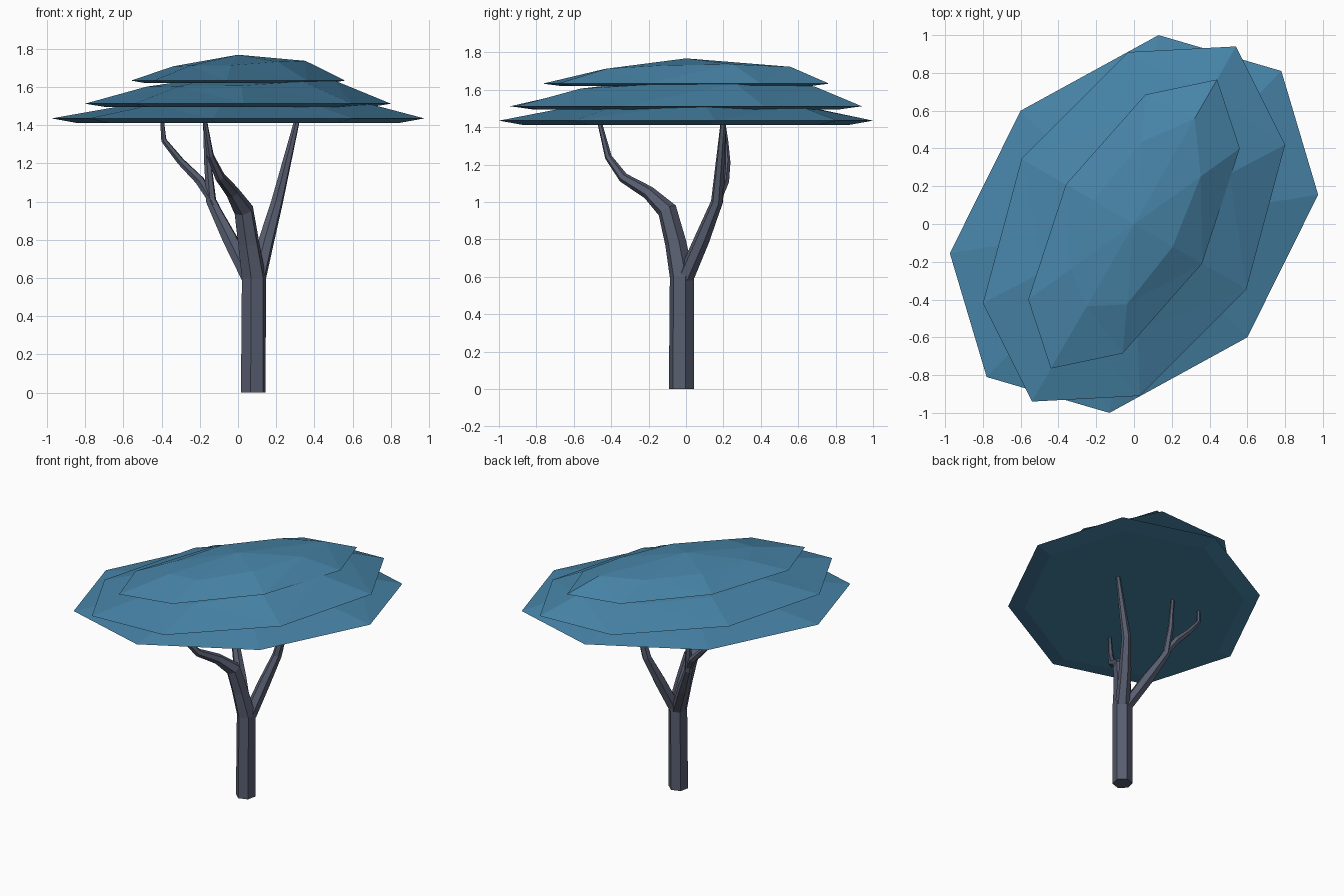
import bpy, bmesh, math
from mathutils import Vector

if "Cube" in bpy.data.objects:
    bpy.data.objects.remove(bpy.data.objects["Cube"])


def material(name, color):
    m = bpy.data.materials.new(name)
    m.diffuse_color = (*color, 1)
    m.use_nodes = True
    m.node_tree.nodes["Principled BSDF"].inputs["Base Color"].default_value = m.diffuse_color
    return m


LEAF = material("leaf blue", (0.062, 0.228, 0.385))
BARK = material("bark grey", (0.098, 0.112, 0.162))


def finish(bm, name, mat):
    bmesh.ops.recalc_face_normals(bm, faces=bm.faces[:])
    mesh = bpy.data.meshes.new(name)
    bm.to_mesh(mesh)
    bm.free()
    mesh.materials.append(mat)
    obj = bpy.data.objects.new(name, mesh)
    bpy.context.collection.objects.link(obj)
    return obj


def bridge(bm, a, b):
    n = len(a)
    for i in range(n):
        j = (i + 1) % n
        bm.faces.new((a[i], a[j], b[j], b[i]))


def limb(name, path, sides=6, turn=math.radians(18)):
    """Tapered low-poly tube; path entries are x, y, z, radius."""
    bm = bmesh.new()
    pts = [Vector(p[:3]) for p in path]
    rings = []
    for k, p in enumerate(pts):
        t = pts[min(k + 1, len(pts) - 1)] - pts[max(k - 1, 0)]
        if k == 0:
            t = Vector((0, 0, 1))
        q = Vector((0, 0, 1)).rotation_difference(t.normalized())
        r = path[k][3]
        ring = []
        for i in range(sides):
            a = turn + math.tau * i / sides
            ring.append(bm.verts.new(p + q @ Vector((r * math.cos(a), r * math.sin(a), 0))))
        rings.append(ring)
    for a, b in zip(rings, rings[1:]):
        bridge(bm, a, b)
    bm.faces.new(rings[0])
    bm.faces.new(rings[-1])
    return finish(bm, name, BARK)


# Uneven inner ring of each canopy dome: scale from centre, height over rim
INNER = [(.73, .09), (.63, .103), (.57, .098), (.62, .08),
         (.57, .078), (.60, .075), (.60, .085), (.63, .085)]


def canopy(name, half, rim_z, base_z, lift):
    """Eight-sided leaf dome; half the outline is mirrored through the centre."""
    bm = bmesh.new()
    outline = half + [(-x, -y) for x, y in half]
    base = [bm.verts.new((x * .87, y * .87, base_z)) for x, y in outline]
    rim = [bm.verts.new((x, y, rim_z)) for x, y in outline]
    inner = [bm.verts.new((x * s, y * s, rim_z + h * lift))
             for (x, y), (s, h) in zip(outline, INNER)]
    apex = bm.verts.new((0, 0, rim_z + .135 * lift))
    bm.faces.new(base)
    bridge(bm, base, rim)
    bridge(bm, rim, inner)
    for i in range(8):
        bm.faces.new((inner[i], inner[(i + 1) % 8], apex))
    bmesh.ops.triangulate(bm, faces=[f for f in bm.faces if len(f.verts) == 4])
    return finish(bm, name, LEAF)


# Canopy layers
canopy("canopy_lower", [(.78, .81), (.975, .155), (.60, -.60), (-.13, -1.0)], 1.435, 1.412, .92)
canopy("canopy_middle", [(.54, .94), (.80, .42), (.595, -.345), (.03, -.91)], 1.512, 1.495, 1.18)
canopy("canopy_upper", [(.44, .765), (.56, .40), (.36, -.21), (-.06, -.685)], 1.633, 1.62, 1.0)

# Trunk, running on into the front branch
limb("trunk_and_front_branch", [
    (.08, -.025, 0, .068), (.083, -.022, .60, .066), (.056, -.055, .78, .058),
    (.03, -.10, .955, .053), (-.03, -.20, 1.05, .036), (-.095, -.335, 1.13, .027),
    (-.145, -.415, 1.24, .019), (-.175, -.463, 1.43, .012)])

# Right branch
limb("right_branch", [
    (.095, -.01, .58, .05), (.15, .085, .80, .042), (.205, .165, 1.0, .032),
    (.31, .20, 1.43, .015)])

# Left branch with its side twig
limb("left_branch", [
    (.07, -.01, .58, .048), (-.04, .085, .80, .042), (-.14, .17, 1.0, .028),
    (-.158, .195, 1.2, .02), (-.172, .2, 1.43, .012)])
limb("left_twig", [
    (-.12, .155, .98, .024), (-.20, .205, 1.11, .026), (-.30, .218, 1.21, .02),
    (-.388, .212, 1.32, .015), (-.398, .20, 1.43, .01)])
